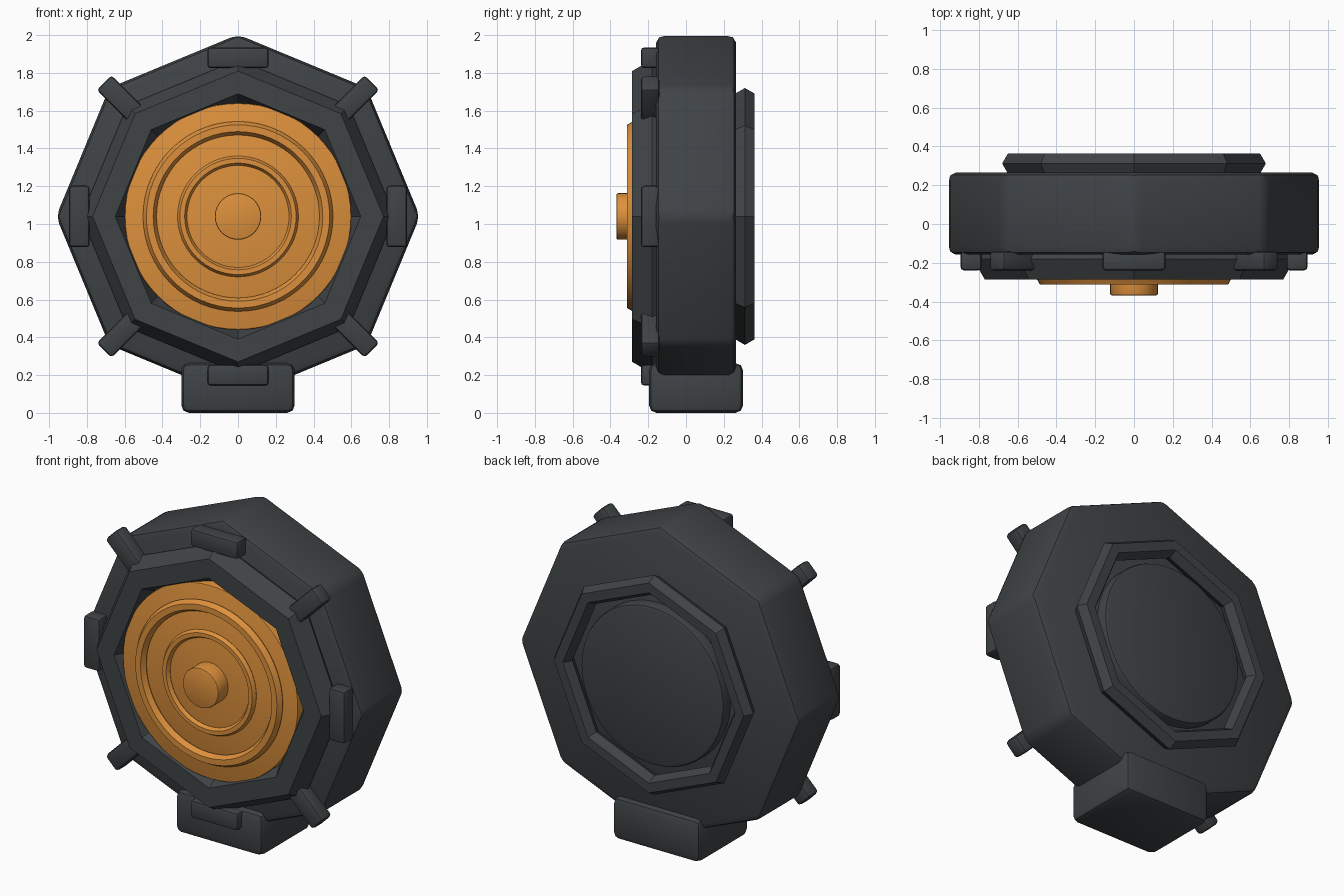
import bpy
from math import pi, radians, cos, sin

if "Cube" in bpy.data.objects:
    bpy.data.objects.remove(bpy.data.objects["Cube"])

CZ = 1.04  # height of the wheel axis


def material(name, rgb):
    m = bpy.data.materials.new(name)
    m.diffuse_color = (*rgb, 1)
    m.use_nodes = True
    m.node_tree.nodes["Principled BSDF"].inputs["Base Color"].default_value = m.diffuse_color
    return m


DARK = material("dark_grey", (0.05, 0.056, 0.06))
ORANGE = material("orange", (0.72, 0.28, 0.045))


def finish(name, mat, bevel=0, segments=2, smooth=True):
    ob = bpy.context.object
    ob.name = name
    ob.data.materials.append(mat)
    bpy.ops.object.transform_apply(location=False, rotation=False, scale=True)
    if bevel:
        mod = ob.modifiers.new("bevel", 'BEVEL')
        mod.width = bevel
        mod.segments = segments
        mod.limit_method = 'ANGLE'
        mod.angle_limit = radians(30)
        bpy.ops.object.modifier_apply(modifier=mod.name)
    if smooth:
        bpy.ops.object.shade_smooth_by_angle(angle=radians(35))
    return ob


def disc(name, r, y0, y1, mat, sides=64, bevel=0.0, segments=2):
    bpy.ops.mesh.primitive_cylinder_add(
        vertices=sides, radius=r, depth=y1 - y0,
        location=(0, (y0 + y1) / 2, CZ), rotation=(pi / 2, 0, 0))
    return finish(name, mat, bevel, segments)


def ring(name, major, minor, y, mat, sides=64):
    # hexagonal cross-section
    bpy.ops.mesh.primitive_torus_add(
        major_segments=sides, minor_segments=6, major_radius=major,
        minor_radius=minor, location=(0, y, CZ), rotation=(pi / 2, 0, 0))
    return finish(name, mat, smooth=sides > 8)


def box(name, loc, size, mat, bevel, rot=0.0):
    bpy.ops.mesh.primitive_cube_add(size=1, location=loc, rotation=(0, rot, 0))
    bpy.context.object.scale = size
    return finish(name, mat, bevel)


# Octagonal body with its front and back rims
disc("body", 0.963, -0.158, 0.265, DARK, sides=8, bevel=0.04)
ring("front_rim", 0.71, 0.12, -0.181, DARK, sides=8)
ring("back_rim", 0.62, 0.06, 0.312, DARK, sides=8)
disc("back_plate", 0.49, 0.2, 0.335, DARK, bevel=0.02)

# Orange face with two raised rings and a knob
disc("face_plate", 0.60, -0.272, -0.1, ORANGE, bevel=0.008)
ring("outer_face_ring", 0.467, 0.036, -0.281, ORANGE)
ring("inner_face_ring", 0.295, 0.025, -0.278, ORANGE)
disc("knob", 0.123, -0.368, -0.2, ORANGE, sides=32, bevel=0.008)

# Eight clips: tangential on the axes, radial on the diagonals
for i in range(8):
    a = i * pi / 4
    box(f"clip_{i + 1}", (0.84 * cos(a), -0.19, CZ + 0.84 * sin(a)),
        (0.11, 0.098, 0.325), DARK, 0.018, rot=a)

# Foot block
box("foot", (0, 0.053, 0.132), (0.6, 0.498, 0.264), DARK, 0.04)
